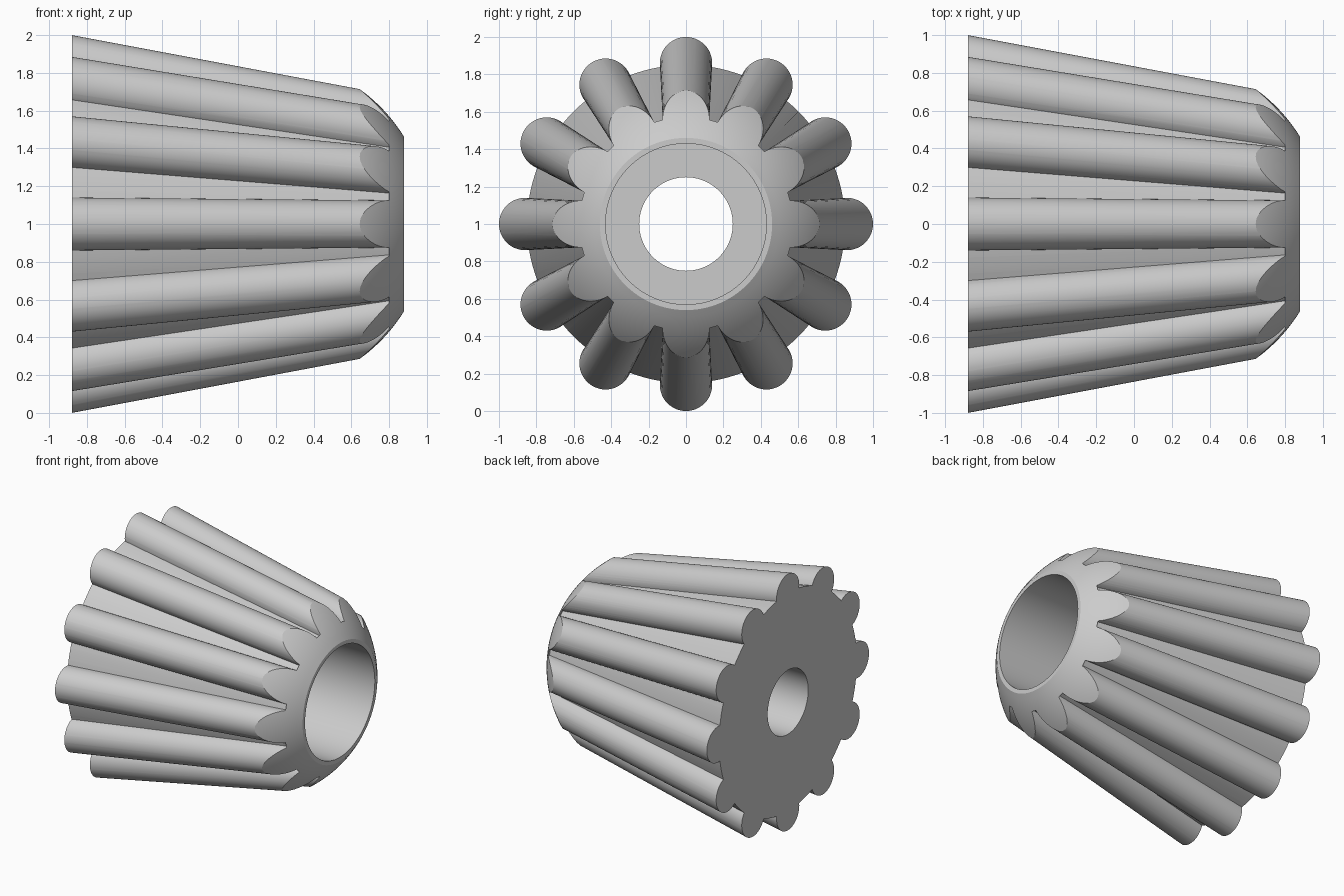
import bpy
import bmesh
import math

if "Cube" in bpy.data.objects:
    bpy.data.objects.remove(bpy.data.objects["Cube"], do_unlink=True)

RIBS = 12
BACK, FRONT = -0.88, 0.88
BORE, HOLE, FLOOR = 0.43, 0.25, -0.1   # counterbore, through hole, depth stop
DOME_X, DOME_R = 0.13, 0.88            # sphere that rounds the nose

grey = bpy.data.materials.new("light_grey")
grey.use_nodes = True
colour = (0.6, 0.6, 0.6, 1)
grey.diffuse_color = colour
grey.node_tree.nodes["Principled BSDF"].inputs["Base Color"].default_value = colour


def loft(bm, rings, segments, closed=False, angle=0.0):
    """Skin circles (x, radius, offset from axis) lying across the x axis."""
    loops = []
    for x, radius, offset in rings:
        loop = []
        for i in range(segments):
            t = 2 * math.pi * i / segments + angle
            y = offset * math.cos(angle) + radius * math.cos(t)
            z = offset * math.sin(angle) + radius * math.sin(t)
            loop.append(bm.verts.new((x, y, z + 1)))
        loops.append(loop)
    pairs = list(zip(loops, loops[1:]))
    if closed:
        pairs.append((loops[-1], loops[0]))
    else:
        bm.faces.new(loops[0])
        bm.faces.new(loops[-1])
    for a, b in pairs:
        for i in range(segments):
            j = (i + 1) % segments
            bm.faces.new((a[i], a[j], b[j], b[i]))


def finish(bm, name):
    bmesh.ops.recalc_face_normals(bm, faces=bm.faces)
    mesh = bpy.data.meshes.new(name)
    bm.to_mesh(mesh)
    bm.free()
    mesh.materials.append(grey)
    obj = bpy.data.objects.new(name, mesh)
    bpy.context.collection.objects.link(obj)
    return obj


# Tapered core
bm = bmesh.new()
loft(bm, [(-0.93, 0.859, 0), (0.94, 0.53, 0)], 120)
knob = finish(bm, "fluted_knob")

# Collar that closes the grooves at the nose
bm = bmesh.new()
loft(bm, [(0.8, 0.61, 0), (0.96, 0.61, 0)], 120)
collar = finish(bm, "nose_collar")

# Round grip ribs leaning in towards the nose
bm = bmesh.new()
for k in range(RIBS):
    loft(bm, [(-0.95, 0.1406, 0.8725), (0.95, 0.1237, 0.533)], 48,
         angle=2 * math.pi * k / RIBS)
ribs = finish(bm, "grip_ribs")

# Envelope: stepped bore inside, domed nose outside, flat back
steps = 14
dome = []
for i in range(steps + 1):
    x = FRONT + (0.55 - FRONT) * i / steps
    dome.append((x, math.sqrt(DOME_R ** 2 - (x - DOME_X) ** 2), 0))
inside = [(BACK, HOLE, 0), (FLOOR, HOLE, 0), (FLOOR, BORE, 0), (FRONT, BORE, 0)]
bm = bmesh.new()
loft(bm, inside + dome + [(0.4, 1.2, 0), (BACK, 1.2, 0)], 120, closed=True)
envelope = finish(bm, "envelope")

# Join the parts and trim them to the envelope
bpy.ops.object.select_all(action="DESELECT")
knob.select_set(True)
bpy.context.view_layer.objects.active = knob
for part, operation in ((ribs, "UNION"), (collar, "UNION"), (envelope, "INTERSECT")):
    mod = knob.modifiers.new(part.name, "BOOLEAN")
    mod.operation = operation
    mod.solver = "EXACT"
    mod.object = part
    part.hide_render = True
    bpy.ops.object.modifier_apply(modifier=mod.name)
    bpy.data.objects.remove(part, do_unlink=True)

bpy.ops.object.shade_smooth_by_angle(angle=math.radians(25))
